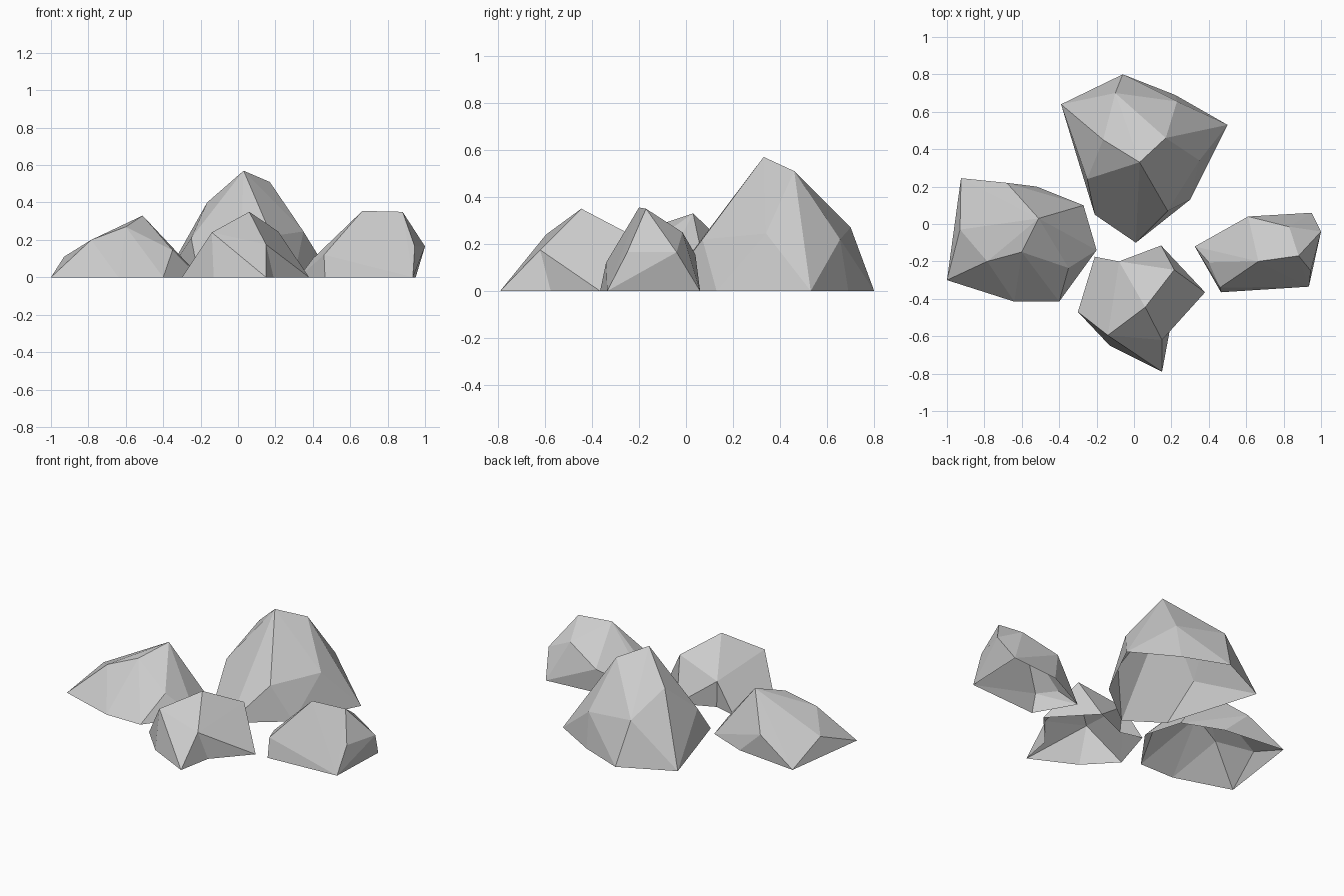
import bpy, bmesh
from mathutils import Vector

if "Cube" in bpy.data.objects:
    bpy.data.objects.remove(bpy.data.objects["Cube"])


def rock(name, ground, upper, dents=()):
    """Faceted shell: hull of ground corners (x, y) and upper corners (x, y, z), open below."""
    bm = bmesh.new()
    for x, y in ground:
        bm.verts.new((x, y, 0))
    for p in upper:
        bm.verts.new(p)
    bmesh.ops.convex_hull(bm, input=bm.verts[:])
    # open underside
    under = [f for f in bm.faces if all(v.co.z < 0.001 for v in f.verts)]
    bmesh.ops.delete(bm, geom=under, context='FACES')
    loose = [v for v in bm.verts if not v.link_faces]
    bmesh.ops.delete(bm, geom=loose, context='VERTS')
    # notches pushed into ground edges
    for a, b, target in dents:
        ends = (ground[a], ground[b])

        def at(v):
            return any((v.co - Vector((x, y, 0))).length < 1e-4 for x, y in ends)
        for e in bm.edges[:]:
            if at(e.verts[0]) and at(e.verts[1]) and e.link_faces:
                face = e.link_faces[0]
                apex = next(v for v in face.verts if v not in e.verts)
                _, mid = bmesh.utils.edge_split(e, e.verts[0], 0.5)
                mid.co = (*target, 0)
                bmesh.utils.face_split(face, mid, apex)
                break
    bmesh.ops.recalc_face_normals(bm, faces=bm.faces[:])
    # outward normals on the open shell
    if sum(f.normal.z * f.calc_area() for f in bm.faces) < 0:
        bmesh.ops.reverse_faces(bm, faces=bm.faces[:])
    mesh = bpy.data.meshes.new(name)
    bm.to_mesh(mesh)
    bm.free()
    bpy.context.collection.objects.link(bpy.data.objects.new(name, mesh))


# tall rock at the back
rock("back_rock",
     [(-.06, .80), (-.39, .64), (-.29, .31), (-.21, .05), (.01, -.10),
      (.30, .13), (.50, .53), (.22, .69)],
     [(.03, .33, .57), (.17, .46, .51), (-.165, .45, .40), (-.25, .24, .21),
      (.18, .07, .22), (.35, .34, .245), (.23, .655, .22), (-.10, .70, .27)])

# wide rock on the left
rock("left_rock",
     [(-1, -.30), (-.925, .245), (-.52, .20), (-.27, .10), (-.20, -.14),
      (-.40, -.415), (-.64, -.415)],
     [(-.51, .03, .33), (-.60, -.15, .27), (-.785, -.20, .20),
      (-.93, -.03, .11), (-.68, .22, .15), (-.35, -.235, .145)])

# small rock at the front
rock("front_rock",
     [(-.21, -.175), (.145, -.115), (.38, -.365), (.15, -.79),
      (-.13, -.65), (-.30, -.47)],
     [(.06, -.445, .35), (-.14, -.595, .24), (.15, -.62, .175),
      (.215, -.245, .245), (-.08, -.20, .17)],
     dents=[(2, 3, (.19, -.575)), (0, 1, (-.07, -.21))])

# long rock on the right
rock("right_rock",
     [(.325, -.12), (.62, .03), (.95, .06), (.935, -.335), (.465, -.365)],
     [(.665, -.20, .355), (.88, -.17, .35), (1, -.04, .165), (.945, -.25, .165),
      (.83, -.015, .25), (.61, .04, .155), (.40, -.205, .10), (.46, -.34, .12)])
